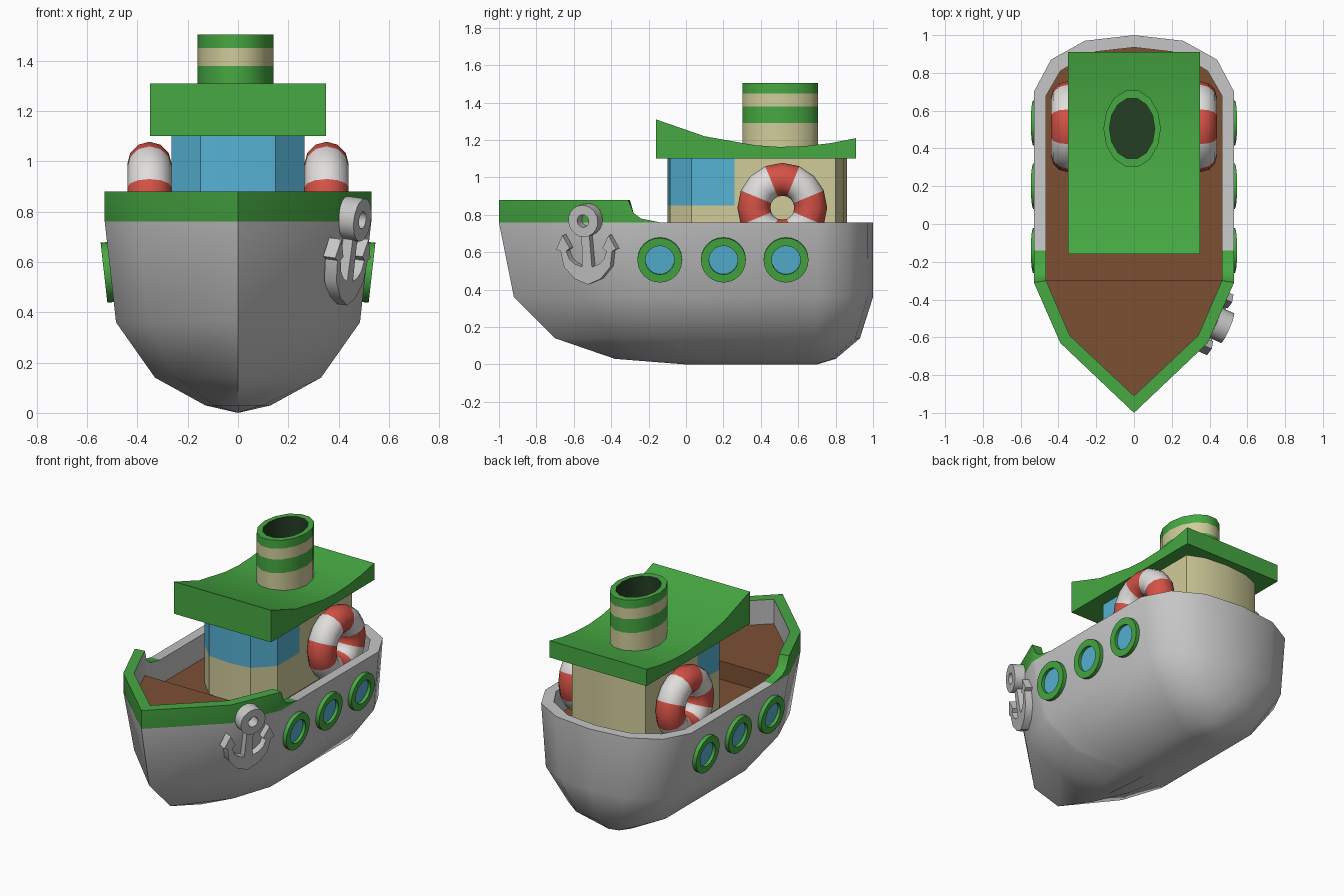
import bpy, bmesh, math
from mathutils import Matrix, Vector

if "Cube" in bpy.data.objects:
    bpy.data.objects.remove(bpy.data.objects["Cube"])


def material(name, rgb):
    m = bpy.data.materials.new(name)
    lin = [((c / 255 + 0.055) / 1.055) ** 2.4 for c in rgb]
    m.diffuse_color = (*lin, 1)
    m.use_nodes = True
    m.node_tree.nodes["Principled BSDF"].inputs["Base Color"].default_value = m.diffuse_color
    return m


GREY = material("light grey", (198, 198, 198))
GREEN = material("green", (70, 168, 66))
DARK = material("dark green", (36, 62, 36))
BLUE = material("window blue", (86, 178, 212))
CREAM = material("cream", (208, 204, 154))
BROWN = material("deck brown", (124, 80, 52))
RED = material("red", (212, 82, 70))
WHITE = material("white", (224, 222, 220))


def finish(name, bm, mats):
    bmesh.ops.remove_doubles(bm, verts=bm.verts, dist=0.0005)
    bmesh.ops.recalc_face_normals(bm, faces=bm.faces)
    me = bpy.data.meshes.new(name)
    bm.to_mesh(me)
    bm.free()
    for m in mats:
        me.materials.append(m)
    ob = bpy.data.objects.new(name, me)
    bpy.context.collection.objects.link(ob)
    return ob


def stack(name, rings, mats, rule=lambda strip, centre: 0):
    """Loft closed rings of points and cap both ends."""
    bm = bmesh.new()
    vs = [[bm.verts.new(p) for p in r] for r in rings]
    n = len(rings[0])
    for j in range(len(vs) - 1):
        for i in range(n):
            k = (i + 1) % n
            f = bm.faces.new((vs[j][i], vs[j][k], vs[j + 1][k], vs[j + 1][i]))
            f.material_index = rule(j, f.calc_center_median())
    for j in (0, -1):
        xs = {round(v.co.x, 4) for v in vs[j]}
        if len(xs) > 1 or xs != {0.0}:
            f = bm.faces.new(vs[j])
            f.material_index = rule(j, f.calc_center_median())
    return finish(name, bm, mats)


def lathe(name, profile, n, frame, mats, rule, closed=False):
    """Spin (radius, height) points about the frame's local z."""
    bm = bmesh.new()
    vs = [[bm.verts.new(frame @ Vector((r * math.cos(2 * math.pi * i / n),
                                        r * math.sin(2 * math.pi * i / n), h)))
           for i in range(n)] for r, h in profile]
    m = len(profile)
    for j in range(m if closed else m - 1):
        a, b = vs[j], vs[(j + 1) % m]
        for i in range(n):
            k = (i + 1) % n
            bm.faces.new((a[i], a[k], b[k], b[i])).material_index = rule(j, i)
    return finish(name, bm, mats)


def axes(u, v, w, origin):
    m = Matrix((u, v, w)).transposed().to_4x4()
    m.translation = origin
    return m


def both(half):
    """Mirror a half outline whose first and last points lie on x = 0."""
    return half + [(-p[0], *p[1:]) for p in half[-2:0:-1]]


# Hull: outline scaled down to the keel, with a raised bow bulwark
outer = both([(0, -1, .88), (.39, -.63, .88), (.53, -.31, .88), (.53, -.28, .81),
              (.53, -.24, .78), (.53, -.14, .76), (.53, .70, .76), (.44, .87, .76),
              (.26, .97, .76), (0, 1, .76)])
inner = both([(0, -.91, .88), (.34, -.59, .88), (.465, -.30, .88), (.465, -.28, .81),
              (.465, -.24, .78), (.465, -.14, .76), (.465, .68, .76), (.39, .81, .76),
              (.22, .91, .76), (0, .935, .76)])
levels = [(0, 0, 0, .70), (.03, .13, -.38, .80), (.14, .33, -.70, .93),
          (.36, .485, -.92, 1), (.76, .53, -1, 1)]
rings = [[(x * w / .53, bow + (y + 1) / 2 * (stern - bow), z) for x, y, _ in outer]
         for z, w, bow, stern in levels]
rings += [outer, inner, [(x, y, .58) for x, y, _ in inner]]
stack("hull", rings, [GREY, GREEN],
      lambda j, c: int(j in (4, 5) and c.y < -.14))

# Decks: low main deck and raised foredeck
for name, top, keep in (("main_deck", .60, lambda y: y > -.31),
                        ("foredeck", .72, lambda y: y < -.29)):
    pts = [(x, y) for x, y, _ in inner if keep(y)]
    stack(name, [[(x, y, z) for x, y in pts] for z in (.57, top)], [BROWN])

# Cabin with wraparound front window
plan = both([(0, -.10), (.15, -.085), (.265, .03), (.265, .26), (.265, .80),
             (.16, .845), (0, .86)])
stack("cabin", [[(x, y, z) for x, y in plan] for z in (.59, .85, 1.11)],
      [CREAM, BLUE], lambda j, c: int(j == 1 and c.y < .26))

# Roof with swept top
side = [(-.16, 1.10), (.91, 1.10), (.91, 1.21), (.77, 1.183), (.64, 1.168), (.50, 1.163),
        (.37, 1.172), (.10, 1.22), (-.16, 1.31)]
stack("roof", [[(x, y, z) for y, z in side] for x in (-.35, .35)], [GREEN])

# Striped oval funnel
lathe("funnel", [(0, 1.2), (.79, 1.2), (.79, 1.505), (1, 1.505), (1, 1.45), (1, 1.38),
                 (1, 1.29), (1, 1.12), (0, 1.12)], 14,
      Matrix.Translation((-.01, .505, 0)) @ Matrix.Diagonal((.152, .207, 1, 1)),
      [DARK, GREEN, CREAM], lambda j, i: (0, 0, 1, 1, 2, 1, 2, 2)[j])

tube = [(.152 + .088 * math.cos(a), .088 * math.sin(a))
        for a in (2 * math.pi * k / 12 for k in range(12))]
for s, label in ((1, "right"), (-1, "left")):
    # Life rings leaning against the cabin
    lathe("life_ring_" + label, tube, 16,
          axes((0, 1, 0), (0, 0, 1), (s, 0, 0), (s * .352, .515, .838)),
          [WHITE, RED], lambda j, i: int((i + 1) // 2 % 2 == 0), closed=True)
    # Portholes following the hull slope
    for k, y in enumerate((-.14, .20, .535)):
        lathe(f"porthole_{label}_{k + 1}",
              [(0, .005), (.077, .005), (.077, .025), (.12, .025), (.12, -.03), (0, -.03)], 24,
              axes((0, 1, 0), (s * .112, 0, .994), (s * .994, 0, -.112), (s * .508, y, .56)),
              [BLUE, GREEN], lambda j, i: int(j > 0))

# Anchor on the right bow
u, v = Vector((.40, .916, 0)), Vector((.119, -.052, .99)).normalized()
frame = axes(u, v, u.cross(v), (.436, -.525, .775))
lathe("anchor_ring", [(.034, -.01), (.034, .065), (.086, .065), (.086, -.01)], 20,
      frame, [GREY], lambda j, i: 0, closed=True)
half = [(0, -.06), (.022, -.06), (.028, -.25), (.07, -.235), (.10, -.21), (.118, -.165),
        (.095, -.15), (.135, -.08), (.175, -.155), (.15, -.165), (.135, -.25),
        (.075, -.315), (0, -.345)]
stack("anchor", [[frame @ Vector((x, y, w)) for x, y in both(half)] for w in (-.01, .043)],
      [GREY])

# Smooth shading with crisp edges
bpy.ops.object.select_all(action='SELECT')
bpy.context.view_layer.objects.active = bpy.data.objects["hull"]
bpy.ops.object.shade_smooth_by_angle(angle=math.radians(38))
